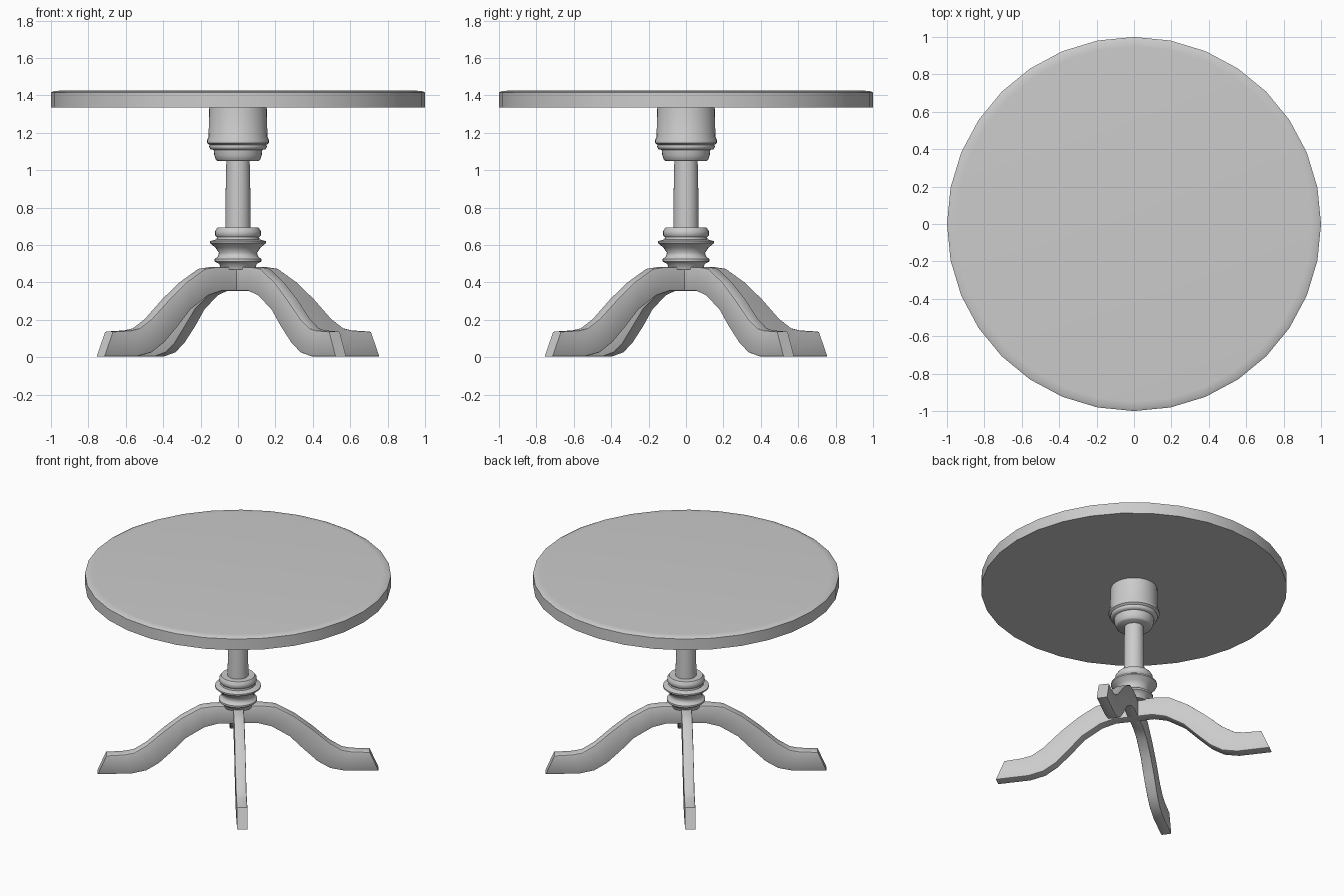
import bpy, bmesh, math

if "Cube" in bpy.data.objects:
    bpy.data.objects.remove(bpy.data.objects["Cube"])

grey = bpy.data.materials.new("plain grey")
grey.use_nodes = True
colour = (0.6, 0.6, 0.6, 1)
grey.diffuse_color = colour
grey.node_tree.nodes["Principled BSDF"].inputs["Base Color"].default_value = colour


def finish(name, bm, angle):
    """Turn a bmesh into a smooth-shaded object."""
    bmesh.ops.recalc_face_normals(bm, faces=bm.faces)
    mesh = bpy.data.meshes.new(name)
    bm.to_mesh(mesh)
    bm.free()
    mesh.materials.append(grey)
    obj = bpy.data.objects.new(name, mesh)
    bpy.context.collection.objects.link(obj)
    bpy.ops.object.select_all(action='DESELECT')
    obj.select_set(True)
    bpy.context.view_layer.objects.active = obj
    bpy.ops.object.shade_smooth_by_angle(angle=math.radians(angle))
    return obj


def lathe(name, profile, sides=32, angle=50):
    """Spin a (radius, height) profile about the z axis."""
    bm = bmesh.new()
    verts = [bm.verts.new((r, 0, z)) for r, z in profile]
    edges = [bm.edges.new(pair) for pair in zip(verts, verts[1:])]
    bmesh.ops.spin(bm, geom=verts + edges, cent=(0, 0, 0), axis=(0, 0, 1),
                   angle=2 * math.pi, steps=sides)
    bmesh.ops.remove_doubles(bm, verts=bm.verts, dist=0.0005)
    return finish(name, bm, angle)


# Round top with a softened upper rim
lathe("table_top", [(0, 1.425), (0.95, 1.425), (0.985, 1.423), (1, 1.415),
                    (1, 1.335), (0, 1.335)])

# Turned block under the top
lathe("upper_collar", [(0, 1.34), (0.152, 1.34), (0.155, 1.32), (0.157, 1.18),
                       (0.166, 1.16), (0.166, 1.145), (0.152, 1.135),
                       (0.155, 1.125), (0.148, 1.112), (0.13, 1.108),
                       (0.127, 1.08), (0.118, 1.055), (0.11, 1.048), (0, 1.048)])

# Slim shaft
lathe("shaft", [(0, 1.06), (0.062, 1.06), (0.065, 0.95), (0.068, 0.68), (0, 0.68)])

# Turned rings above the legs
lathe("lower_collar", [(0, 0.692), (0.11, 0.692), (0.122, 0.675), (0.122, 0.652),
                       (0.113, 0.642), (0.115, 0.63), (0.15, 0.62), (0.15, 0.61),
                       (0.12, 0.585), (0.102, 0.558), (0.107, 0.538),
                       (0.125, 0.525), (0.125, 0.512), (0.1, 0.498),
                       (0.092, 0.47), (0, 0.47)])

# Four curved legs: upper and lower outlines in (radius, height)
upper = [(0, 0.483), (0.16, 0.483), (0.245, 0.472), (0.37, 0.4), (0.48, 0.31),
         (0.6, 0.205), (0.68, 0.155), (0.74, 0.143), (0.86, 0.137)]
lower = [(0, 0.355), (0.13, 0.355), (0.22, 0.33), (0.34, 0.255), (0.43, 0.165),
         (0.52, 0.075), (0.6, 0.025), (0.7, 0.003), (0.918, 0.003)]
half_width = 0.035


def add_leg(name, turn):
    bm = bmesh.new()
    rings = []
    for (ru, zu), (rl, zl) in zip(upper, lower):
        corners = ((ru, -1, zu), (ru, 1, zu), (rl, 1, zl), (rl, -1, zl))
        rings.append([bm.verts.new((r, s * half_width, z)) for r, s, z in corners])
    for a, b in zip(rings, rings[1:]):
        for i in range(4):
            j = (i + 1) % 4
            bm.faces.new((a[i], a[j], b[j], b[i]))
    bm.faces.new(rings[0])
    bm.faces.new(rings[-1])
    # Soften the long edges
    long_edges = [e for a, b in zip(rings, rings[1:]) for i in range(4)
                  for e in [bm.edges.get((a[i], b[i]))] if e]
    bmesh.ops.bevel(bm, geom=long_edges, offset=0.008, segments=2,
                    profile=0.5, affect='EDGES')
    leg = finish(name, bm, 40)
    leg.rotation_euler.z = math.radians(turn)


names = ("back_left_leg", "back_right_leg", "front_right_leg", "front_left_leg")
for k, leg_name in enumerate(names):
    add_leg(leg_name, 36.8 + 90 * k)
